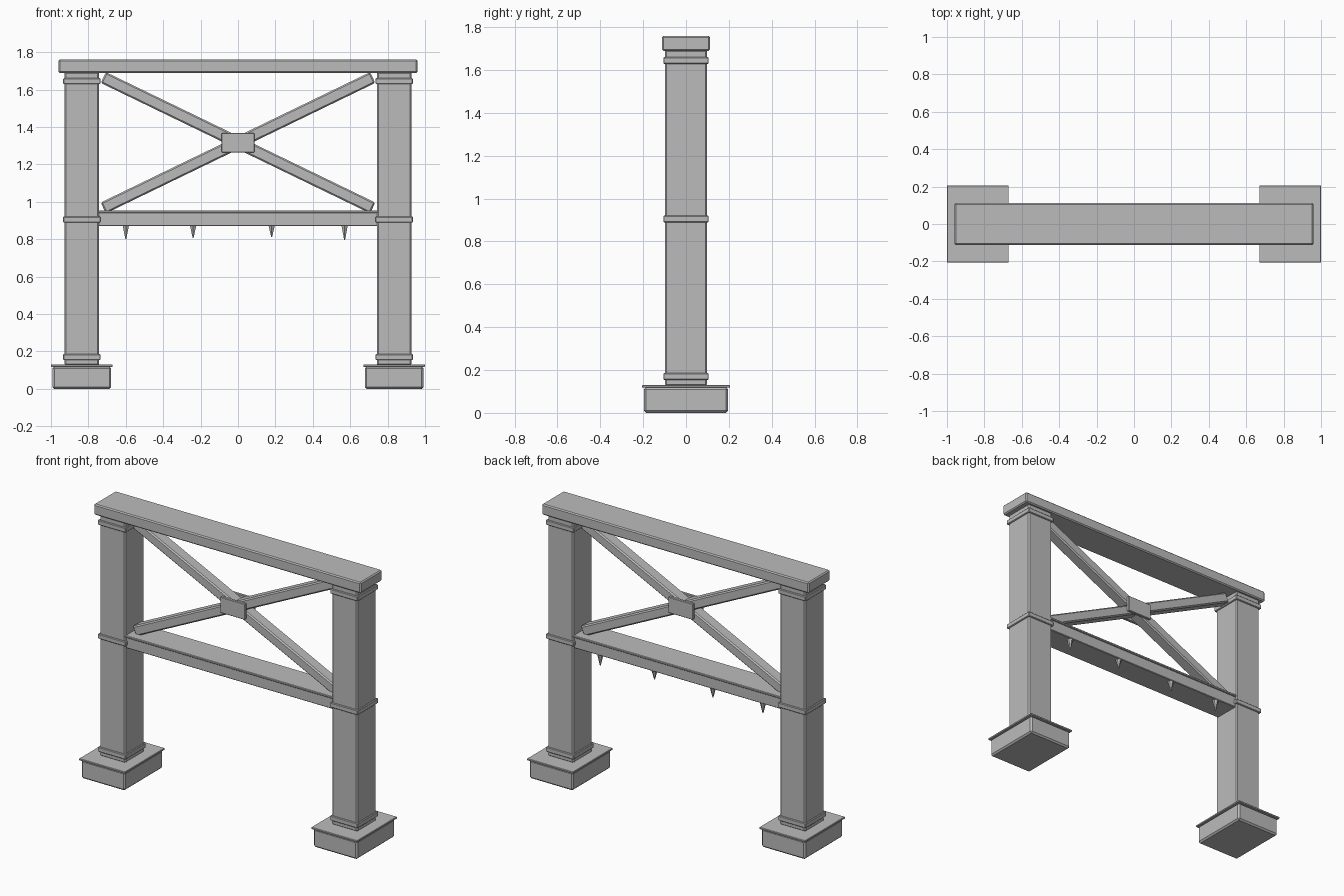
import bpy, bmesh, math

default = bpy.data.objects.get("Cube")
if default:
    bpy.data.objects.remove(default, do_unlink=True)

# One plain grey for everything
GREY = (0.5, 0.5, 0.5, 1)
grey = bpy.data.materials.new("plain_grey")
grey.use_nodes = True
grey.diffuse_color = GREY
grey.node_tree.nodes["Principled BSDF"].inputs["Base Color"].default_value = GREY


def finish(name, bm, location):
    mesh = bpy.data.meshes.new(name)
    bm.to_mesh(mesh)
    bm.free()
    mesh.materials.append(grey)
    obj = bpy.data.objects.new(name, mesh)
    obj.location = location
    bpy.context.collection.objects.link(obj)
    return obj


def box(name, center, size, bevel=0.0, tilt=0.0):
    """Chamfered box, optionally tilted in the frame's plane."""
    bm = bmesh.new()
    bmesh.ops.create_cube(bm, size=1)
    bmesh.ops.scale(bm, vec=size, verts=bm.verts)
    if bevel:
        bmesh.ops.bevel(bm, geom=bm.edges[:], offset=bevel, segments=1, affect="EDGES")
    obj = finish(name, bm, center)
    obj.rotation_euler.y = tilt
    return obj


def slab(name, x, half_x, half_y, bottom, top, bevel=0.0):
    """Box given by its bottom and top heights."""
    return box(name, (x, 0, (bottom + top) / 2),
               (2 * half_x, 2 * half_y, top - bottom), bevel)


# Columns with their footings and collars
COLUMN_X = 0.835
for side, sign in (("left", 1), ("right", -1)):
    x = sign * COLUMN_X
    slab(side + "_footing", x, 0.157, 0.196, 0, 0.12, 0.01)
    slab(side + "_footing_cap", x, 0.165, 0.205, 0.118, 0.13, 0.002)
    slab(side + "_column", x, 0.092, 0.098, 0.125, 1.695, 0.008)
    for part, z in (("base", 0.17), ("middle", 0.905), ("top", 1.645)):
        slab(f"{side}_{part}_collar", x, 0.1, 0.106, z - 0.016, z + 0.016, 0.004)

# Horizontal beams
slab("top_beam", 0, 0.96, 0.112, 1.69, 1.76, 0.007)
slab("lower_beam", 0, 0.76, 0.085, 0.87, 0.945, 0.004)
slab("lower_beam_flange", 0, 0.76, 0.094, 0.941, 0.955, 0.003)

# Crossed braces, clamped by a plate on each face
CROSS_Z = 1.316
slope = math.atan(0.484)
for name, sign in (("falling_brace", 1), ("rising_brace", -1)):
    box(name, (0, 0, CROSS_Z), (1.6, 0.08, 0.064), 0.008, sign * slope)
for name, sign in (("front_plate", -1), ("back_plate", 1)):
    box(name, (0, sign * 0.046, CROSS_Z), (0.176, 0.02, 0.104), 0.003)

# Small spikes hanging along the back of the lower beam
for i, (x, length) in enumerate(((-0.6, 0.07), (-0.24, 0.065), (0.18, 0.06), (0.57, 0.075))):
    bm = bmesh.new()
    bmesh.ops.create_cone(bm, cap_ends=True, segments=6, radius1=0.003,
                          radius2=0.019, depth=length)
    finish(f"spike_{i + 1}", bm, (x, 0.066, 0.872 - length / 2))
